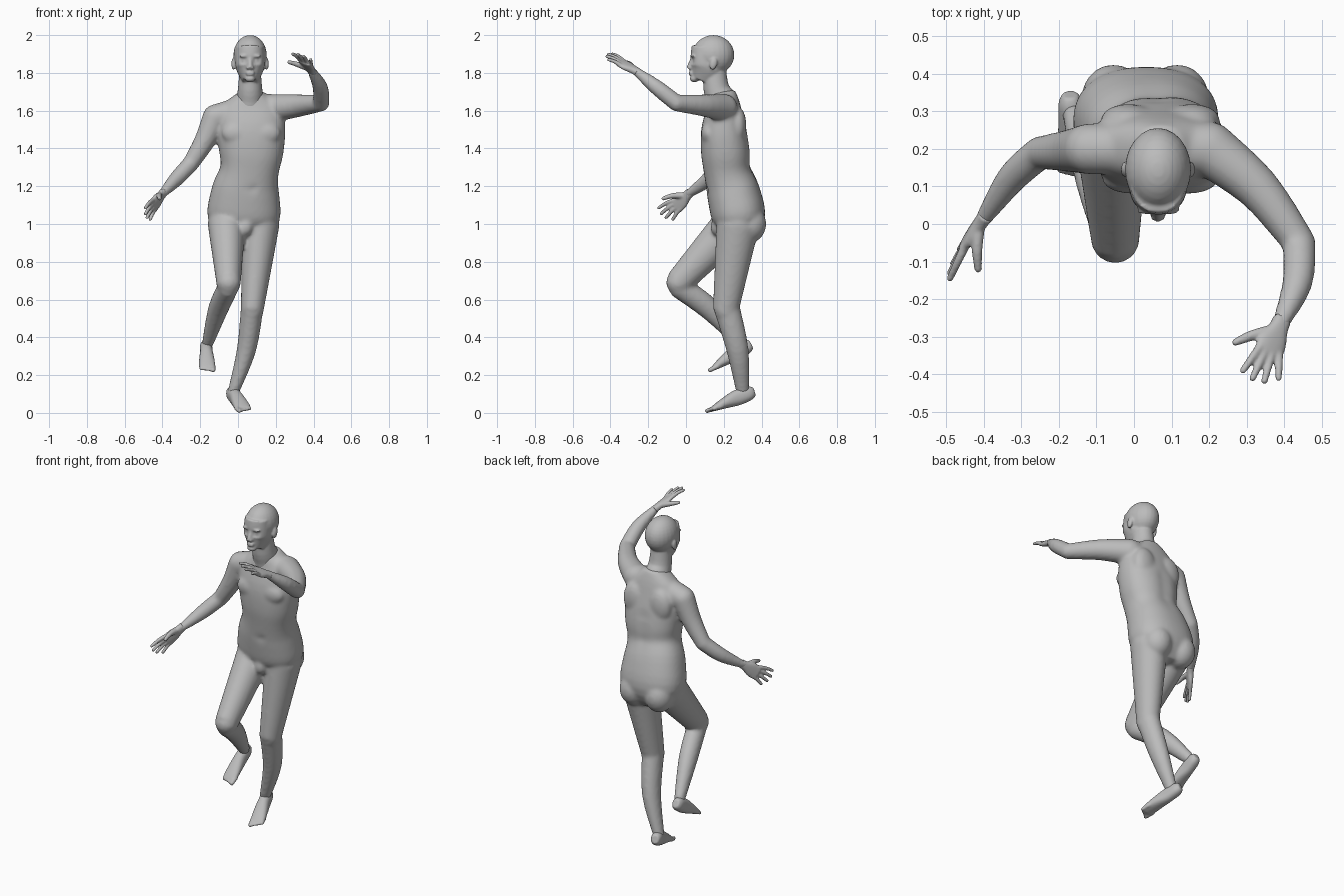
import bpy, bmesh
from math import cos, sin, pi, exp, copysign
from mathutils import Vector, Matrix

cube = bpy.data.objects.get("Cube")
if cube:
    bpy.data.objects.remove(cube)

grey = bpy.data.materials.new("plain grey")
grey.use_nodes = True
grey.diffuse_color = (0.5, 0.5, 0.5, 1)
grey.node_tree.nodes["Principled BSDF"].inputs["Base Color"].default_value = grey.diffuse_color

ACROSS = Vector((1, 0, 0))
FORWARD = Vector((0, -1, 0))


def smooth_rows(rows, steps=4):
    """Catmull-Rom interpolation of positions and radii."""
    rows = [Vector(row) for row in rows]
    padded = [rows[0]] + rows + [rows[-1]]
    result = []
    for before, start, end, after in zip(padded, padded[1:], padded[2:], padded[3:]):
        for step in range(steps):
            t = step / steps
            slope = (end - before) / 2
            next_slope = (after - start) / 2
            gap = end - start
            result.append(start + t * slope + t * t * (3 * gap - 2 * slope - next_slope)
                          + t ** 3 * (slope + next_slope - 2 * gap))
    return result + [rows[-1]]


def loft(bm, rows, ref=ACROSS, power=2, sides=32):
    """Skin rows of (x, y, z, half width, half depth); width follows ref."""
    rows = smooth_rows(rows)
    centres = [Vector(row[:3]) for row in rows]
    rings = []
    for i, (*_, width, height) in enumerate(rows):
        tangent = (centres[min(i + 1, len(rows) - 1)] - centres[max(i - 1, 0)]).normalized()
        side = (ref - tangent * tangent.dot(ref)).normalized()
        depth = tangent.cross(side)
        ring = []
        for k in range(sides):
            c, s = cos(2 * pi * k / sides), sin(2 * pi * k / sides)
            u = copysign(abs(c) ** (2 / power), c) * width
            v = copysign(abs(s) ** (2 / power), s) * height
            ring.append(bm.verts.new(centres[i] + side * u + depth * v))
        rings.append(ring)
    for lower, upper in zip(rings, rings[1:]):
        for k in range(sides):
            n = (k + 1) % sides
            bm.faces.new((lower[k], lower[n], upper[n], upper[k]))
    bm.faces.new(rings[0])
    bm.faces.new(rings[-1])


def ball(bm, centre, radii, tilt=0):
    matrix = (Matrix.Translation(centre) @ Matrix.Rotation(tilt, 4, 'X')
              @ Matrix.Diagonal((*radii, 1)))
    bmesh.ops.create_uvsphere(bm, u_segments=24, v_segments=16, radius=1, matrix=matrix)


def limb(bm, start, end, start_radius, end_radius, bulge=0, bow=(0, 0, 0), depth=1, ref=ACROSS):
    """Tapered, round-ended limb; bow and bulge shape its middle."""
    start, end = Vector(start), Vector(end)
    middle = (start + end) / 2 + Vector(bow)
    middle_radius = (start_radius + end_radius) / 2 + bulge
    stations = ((start, start_radius), (middle, middle_radius), (end, end_radius))
    loft(bm, [(*point, radius, radius * depth) for point, radius in stations], ref)
    ball(bm, start, [start_radius] * 3)
    ball(bm, end, [end_radius] * 3)


def dent(bm, centre, size, push):
    """Push nearby surface backwards (+y) with a soft falloff."""
    for vert in bm.verts:
        vert.co.y += push * exp(-((vert.co - Vector(centre)).length / size) ** 2)


def finish(bm, name, voxel, smoothing):
    """Fuse overlapping volumes into one smooth skin."""
    bmesh.ops.recalc_face_normals(bm, faces=bm.faces)
    mesh = bpy.data.meshes.new(name)
    bm.to_mesh(mesh)
    bm.free()
    mesh.materials.append(grey)
    part = bpy.data.objects.new(name, mesh)
    bpy.context.collection.objects.link(part)
    fuse = part.modifiers.new("fuse", 'REMESH')
    fuse.mode = 'VOXEL'
    fuse.voxel_size = voxel
    fuse.use_smooth_shade = True
    relax = part.modifiers.new("relax", 'SMOOTH')
    relax.factor = 0.5
    relax.iterations = smoothing


# Torso
bm = bmesh.new()
loft(bm, [(.07, .19, 1.7, .06, .07), (.07, .2, 1.62, .16, .09), (.07, .2, 1.5, .18, .12),
          (.07, .21, 1.38, .17, .13), (.06, .22, 1.28, .155, .125), (.04, .25, 1.17, .18, .14),
          (.03, .28, 1.03, .19, .14), (.03, .28, .92, .11, .08)], power=2.3, sides=40)
for side in (-1, 1):
    ball(bm, (.07 + side * .075, .12, 1.48), (.08, .04, .06))      # chest
    ball(bm, (.07 + side * .085, .275, 1.52), (.075, .045, .1))    # shoulder blade
    ball(bm, (.03 + side * .085, .335, 1), (.085, .09, .1))        # buttock
ball(bm, (.04, .17, .985), (.04, .04, .05))
dent(bm, (.07, .105, 1.18), .015, .02)                             # navel
for level in range(4):
    dent(bm, (.06, .335, 1.24 + level * .07), .035, -.008)         # spine

# Legs: the left one stands, the right one is raised
limb(bm, (.12, .275, 1), (.075, .21, .54), .1, .06, depth=1.14)
limb(bm, (.075, .215, .56), (-.025, .3, .11), .06, .03, .006, (.02, .015, 0), 1.15)
limb(bm, (-.06, .25, 1), (-.05, -.04, .69), .1, .065, depth=1.1)
limb(bm, (-.05, -.04, .67), (-.16, .29, .37), .055, .031, .01, (0, 0, .03), 1.1)

# Arms: collar, upper arm, forearm
for shoulder, elbow, wrist, radius, upper_bow, lower_bow in (
        ((-.12, .2, 1.565), (-.25, .19, 1.32), (-.4, .015, 1.16), .068, (.01, 0, 0), (0, .02, 0)),
        ((.2, .2, 1.615), (.44, -.05, 1.64), (.39, -.265, 1.81), .073, (.01, .02, 0), (.02, 0, 0))):
    limb(bm, (.07, .2, 1.62), shoulder, .07, radius, ref=FORWARD)
    limb(bm, shoulder, elbow, radius, .044, 0, upper_bow, ref=FORWARD)
    limb(bm, elbow, wrist, .044, .023, .007, lower_bow, ref=FORWARD)
finish(bm, "body", .01, 8)

# Head and neck
bm = bmesh.new()
mid = .064
loft(bm, [(mid, .2, 1.6, .085, .08), (mid, .185, 1.66, .073, .08), (mid, .16, 1.72, .064, .068),
          (mid, .15, 1.83, .055, .06)])
ball(bm, (mid, .145, 1.895), (.088, .111, .105))
loft(bm, [(mid, .12, 1.935, .074, .09), (mid, .112, 1.87, .078, .09), (mid, .11, 1.82, .073, .088),
          (mid, .085, 1.757, .04, .056)], power=2.2, sides=40)
for side in (-1, 1):
    dent(bm, (mid + side * .034, .03, 1.868), .019, .022)
    ball(bm, (mid + side * .033, .052, 1.866), (.015, .015, .012))    # eye
    ball(bm, (mid + side * .032, .038, 1.889), (.026, .014, .008))    # brow
    ball(bm, (mid + side * .012, .022, 1.827), (.009, .013, .008))    # nostril
    ball(bm, (mid + side * .088, .145, 1.848), (.011, .02, .033), -.2)  # ear
limb(bm, (mid, .035, 1.88), (mid, .018, 1.832), .01, .013)            # nose
for height in (1.803, 1.792):
    ball(bm, (mid, .026, height), (.024, .011, .006))                 # lip
ball(bm, (mid, .045, 1.77), (.028, .025, .02))                        # chin
finish(bm, "head", .006, 4)


def hand(name, wrist, index, little, index_tip, little_tip, thumb):
    """Palm from wrist to knuckles, four fanned fingers and a thumb."""
    wrist, index, little, index_tip, little_tip, thumb = map(
        Vector, (wrist, index, little, index_tip, little_tip, thumb))
    across = (little - index).normalized()
    half = (little - index).length / 2 + .006
    knuckles = (index + little) / 2
    reach = (knuckles - wrist).normalized()
    bm = bmesh.new()
    loft(bm, [(*wrist.lerp(knuckles, t), width, depth) for t, width, depth in
              ((-.15, .025, .02), (.15, .027, .019), (.6, half, .016), (1.05, half, .012))],
         across, 2.4)
    for i in range(4):
        t = i / 3
        root = index.lerp(little, t).lerp(wrist, .15)
        tip = index_tip.lerp(little_tip, t) + reach * .02 * sin(pi * t)
        limb(bm, root, tip, .012, .009, bow=(0, 0, .006), ref=across)
    base = wrist.lerp(index, .25)
    limb(bm, base, thumb, .018, .01, bow=across * -.01, ref=across)
    finish(bm, name, .005, 3)


hand("right_hand", (-.4, .015, 1.16), (-.46, -.075, 1.12), (-.44, -.03, 1.07),
     (-.49, -.145, 1.085), (-.465, -.07, 1.025), (-.415, -.12, 1.135))
hand("left_hand", (.39, -.265, 1.81), (.325, -.34, 1.87), (.385, -.355, 1.84),
     (.29, -.39, 1.9), (.385, -.41, 1.87), (.27, -.315, 1.857))


def foot(name, heel, ball_of_foot, inner):
    """Heel-to-ball loft with five toes; inner is the big toe's side."""
    heel, front = Vector(heel), Vector(ball_of_foot)
    ahead = (front - heel).normalized()
    across = (ACROSS - ahead * ahead.x).normalized() * inner
    bm = bmesh.new()
    rows = []
    for t, width, depth in ((0, .02, .024), (.12, .032, .038), (.4, .034, .042),
                            (.65, .04, .032), (.88, .043, .02), (1, .04, .013)):
        lift = Vector((0, 0, .024 * (1 - t * t)))
        rows.append((*(heel.lerp(front, t) + lift), width, depth))
    loft(bm, rows, power=2.3)
    for i in range(5):
        radius = .009 if i else .012
        tip = front + across * (.031 - .016 * i) + ahead * (.022 - .005 * i)
        limb(bm, tip - ahead * .045, tip, radius + .002, radius)
    finish(bm, name, .006, 3)


foot("left_foot", (-.04, .36, .088), (.03, .14, .02), -1)
foot("right_foot", (-.17, .345, .34), (-.163, .145, .236), 1)
